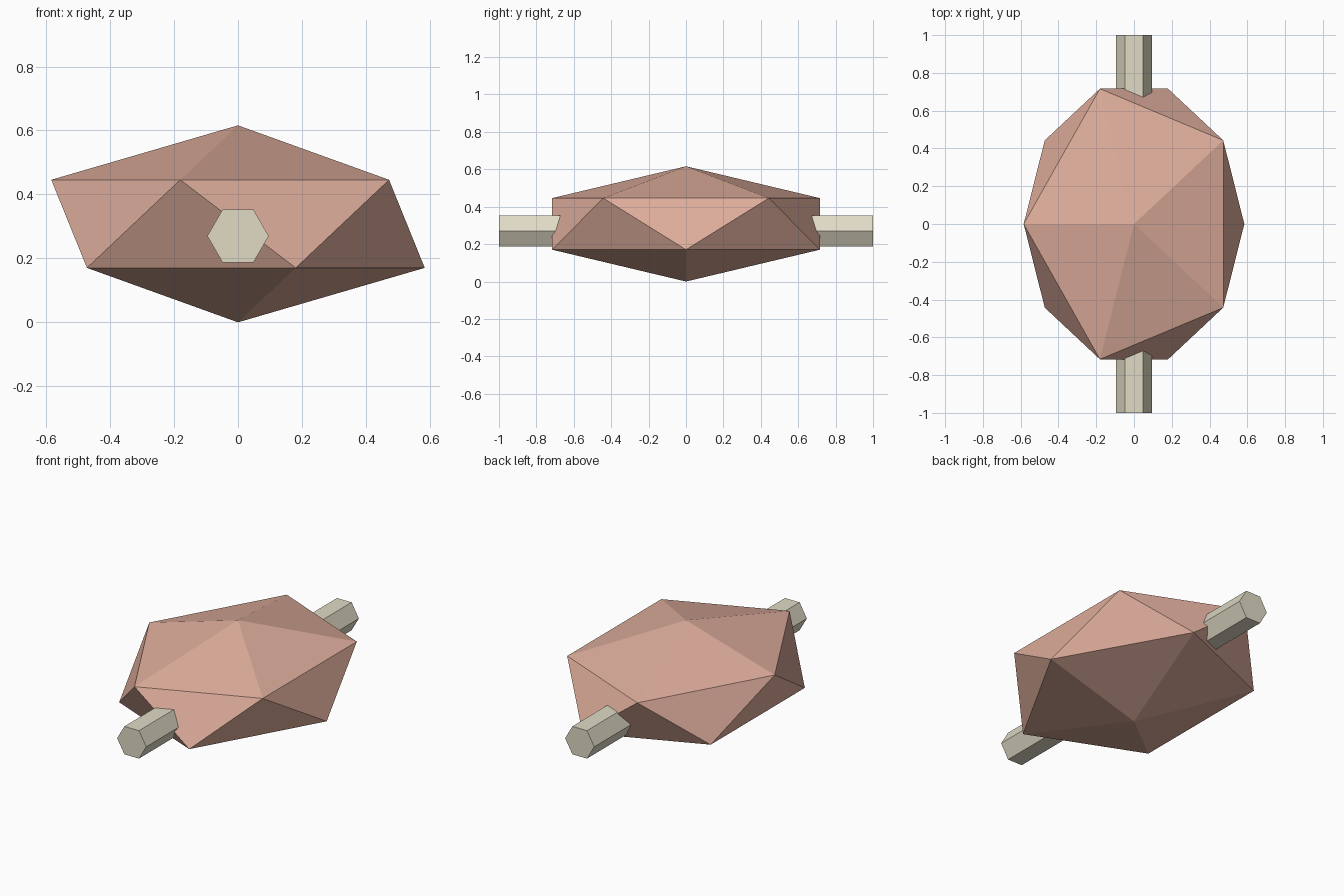
import bpy
from math import radians

if "Cube" in bpy.data.objects:
    bpy.data.objects.remove(bpy.data.objects["Cube"])


def paint(obj, name, colour):
    mat = bpy.data.materials.new(name)
    mat.diffuse_color = colour
    mat.use_nodes = True
    mat.node_tree.nodes["Principled BSDF"].inputs["Base Color"].default_value = mat.diffuse_color
    obj.data.materials.append(mat)


# Faceted body: a stretched 20-sided solid resting on its lower point
bpy.ops.mesh.primitive_ico_sphere_add(
    subdivisions=1, radius=1, location=(0, 0, 0.308), rotation=(0, 0, radians(180)))
body = bpy.context.object
body.name = "faceted_body"
body.scale = (0.653, 0.842, 0.308)
paint(body, "clay_pink", (0.73, 0.42, 0.33, 1))

# Six-sided rod passing through the body from front to back
bpy.ops.mesh.primitive_cylinder_add(
    vertices=6, radius=0.096, depth=2, location=(0, 0, 0.27),
    rotation=(radians(90), radians(30), 0))
rod = bpy.context.object
rod.name = "through_rod"
paint(rod, "pale_bone", (0.75, 0.71, 0.56, 1))
